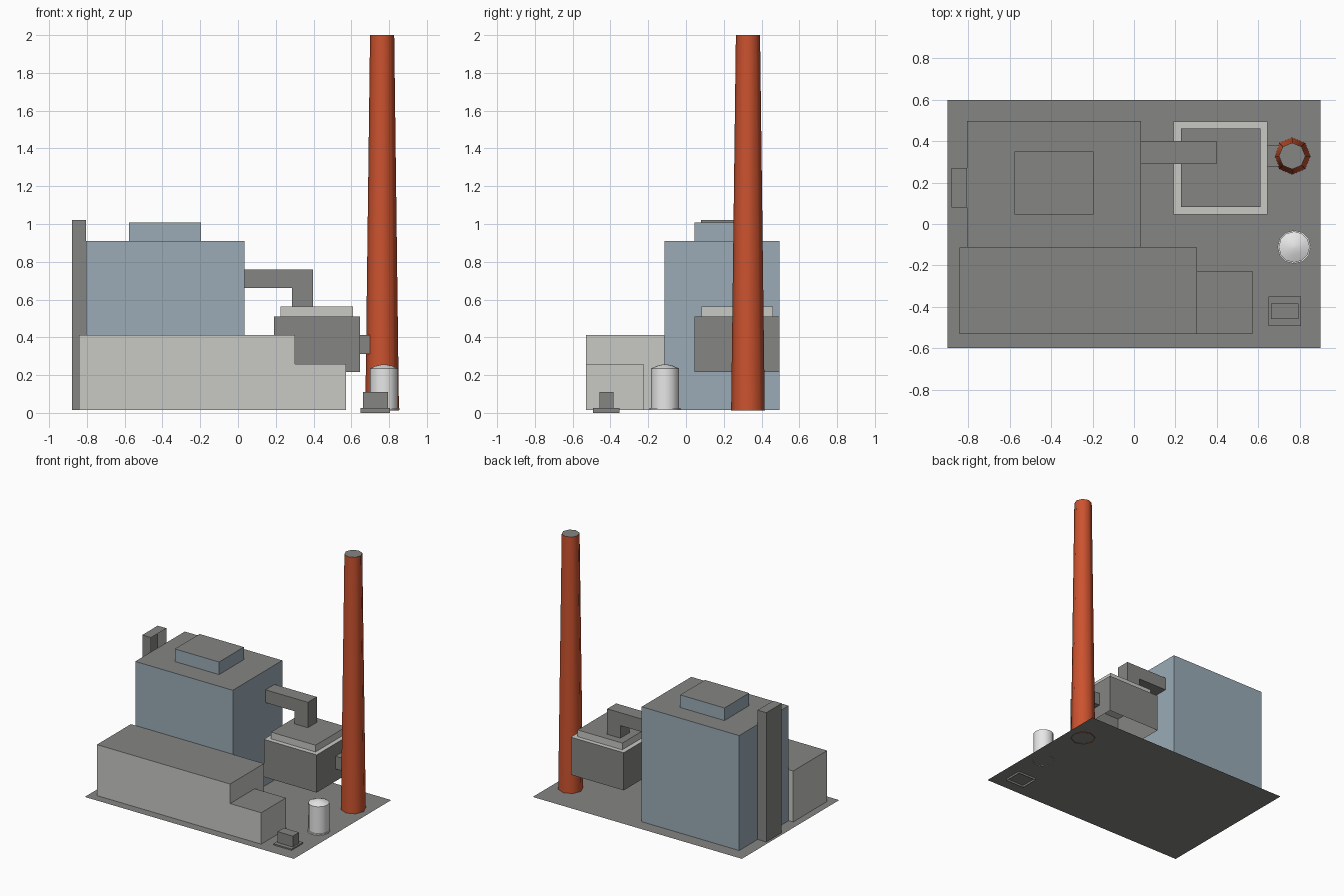
import bpy, bmesh, math
from mathutils import Vector

if "Cube" in bpy.data.objects:
    bpy.data.objects.remove(bpy.data.objects["Cube"])


def material(name, r, g, b):
    m = bpy.data.materials.new(name)
    m.use_nodes = True
    m.diffuse_color = (r, g, b, 1)
    node = next(n for n in m.node_tree.nodes if n.type == "BSDF_PRINCIPLED")
    node.inputs["Base Color"].default_value = (r, g, b, 1)
    return m


GREY = material("concrete grey", 0.235, 0.24, 0.23)
LIGHT = material("light grey", 0.58, 0.58, 0.56)
BLUE = material("cladding blue", 0.325, 0.41, 0.47)
RED = material("brick red", 0.60, 0.085, 0.028)
WHITE = material("tank white", 0.82, 0.82, 0.82)

UP, DOWN, RIGHT = Vector((0, 0, 1)), Vector((0, 0, -1)), Vector((1, 0, 0))


def finish(name, bm, wall, roof, missing=()):
    """Drop open sides, colour upward faces as roof, and link the object."""
    bm.normal_update()
    gone = [f for f in bm.faces if any(f.normal.dot(d) > 0.95 for d in missing)]
    bmesh.ops.delete(bm, geom=gone, context="FACES")
    for f in bm.faces:
        f.material_index = 1 if f.normal.z > 0.99 else 0
    mesh = bpy.data.meshes.new(name)
    bm.to_mesh(mesh)
    bm.free()
    mesh.materials.append(wall)
    mesh.materials.append(roof)
    ob = bpy.data.objects.new(name, mesh)
    bpy.context.collection.objects.link(ob)
    return ob


def box(name, xs, ys, zs, wall, roof=GREY, missing=(DOWN,)):
    bm = bmesh.new()
    bmesh.ops.create_cube(bm, size=1)
    for v in bm.verts:
        v.co = [(r[0] + r[1]) / 2 + c * (r[1] - r[0])
                for r, c in zip((xs, ys, zs), v.co)]
    return finish(name, bm, wall, roof, missing)


def turned(name, centre, profile, sides, wall, roof):
    """Stack rings of (radius, height) into a capped round part."""
    bm = bmesh.new()
    rings = []
    for r, z in profile:
        rings.append([bm.verts.new((centre[0] + r * math.cos(a), centre[1] + r * math.sin(a), z))
                      for a in (math.tau * i / sides for i in range(sides))])
    for lo, hi in zip(rings, rings[1:]):
        for i in range(sides):
            j = (i + 1) % sides
            bm.faces.new((lo[i], lo[j], hi[j], hi[i]))
    bm.faces.new(rings[-1])
    ob = finish(name, bm, wall, roof)
    bpy.ops.object.select_all(action="DESELECT")
    ob.select_set(True)
    bpy.context.view_layer.objects.active = ob
    bpy.ops.object.shade_smooth_by_angle(angle=math.radians(50))
    return ob


G = 0.016  # ground level

# Ground sheet
bm = bmesh.new()
bmesh.ops.create_grid(bm, x_segments=1, y_segments=1, size=1)
for v in bm.verts:
    v.co = (v.co.x * 0.9, v.co.y * 0.598, G)
finish("ground", bm, GREY, GREY)

# Boiler house with roof block and side shaft, open where it meets the wall
box("boiler_house", (-0.805, 0.034), (-0.113, 0.496), (G, 0.91), BLUE)
box("roof_block", (-0.576, -0.195), (0.046, 0.35), (0.91, 1.008), BLUE)
box("side_shaft", (-0.88, -0.805), (0.08, 0.27), (G, 1.022), GREY, GREY, (DOWN, RIGHT))

# Long hall and low annex
box("turbine_hall", (-0.843, 0.303), (-0.53, -0.113), (G, 0.412), LIGHT)
box("hall_annex", (0.303, 0.571), (-0.53, -0.226), (G, 0.26), LIGHT)

# Raised filter housing with its lid and the short flue to the chimney
box("filter_housing", (0.19, 0.645), (0.046, 0.494), (0.217, 0.51), GREY, LIGHT)
box("filter_lid", (0.226, 0.61), (0.082, 0.46), (0.51, 0.562), LIGHT)
box("flue", (0.645, 0.70), (0.277, 0.378), (0.313, 0.412), GREY, GREY, ())

# Bent duct from boiler house down to the filter
bm = bmesh.new()
elbow = [(0.034, 0.66), (0.285, 0.66), (0.285, 0.562), (0.398, 0.562), (0.398, 0.76), (0.034, 0.76)]
side = bm.faces.new([bm.verts.new((x, 0.29, z)) for x, z in elbow])
moved = bmesh.ops.extrude_face_region(bm, geom=[side], use_keep_orig=True)["geom"]
bmesh.ops.translate(bm, vec=(0, 0.11, 0), verts=[e for e in moved if isinstance(e, bmesh.types.BMVert)])
bmesh.ops.recalc_face_normals(bm, faces=bm.faces)
finish("duct", bm, GREY, GREY)

# Tapered chimney
turned("chimney", (0.763, 0.328), [(0.089, 0.012), (0.064, 2.0)], 8, RED, GREY)

# Storage tank on a thin foot
turned("tank_foot", (0.773, -0.111), [(0.081, 0.014), (0.081, 0.026)], 12, WHITE, WHITE)
turned("tank", (0.773, -0.111),
       [(0.075, 0.02), (0.075, 0.235), (0.04, 0.25), (0.008, 0.257)], 12, WHITE, WHITE)

# Transformer on a plinth
box("transformer_plinth", (0.648, 0.806), (-0.492, -0.351), (0.0, 0.026), GREY)
box("transformer", (0.662, 0.793), (-0.459, -0.383), (0.026, 0.111), GREY)
